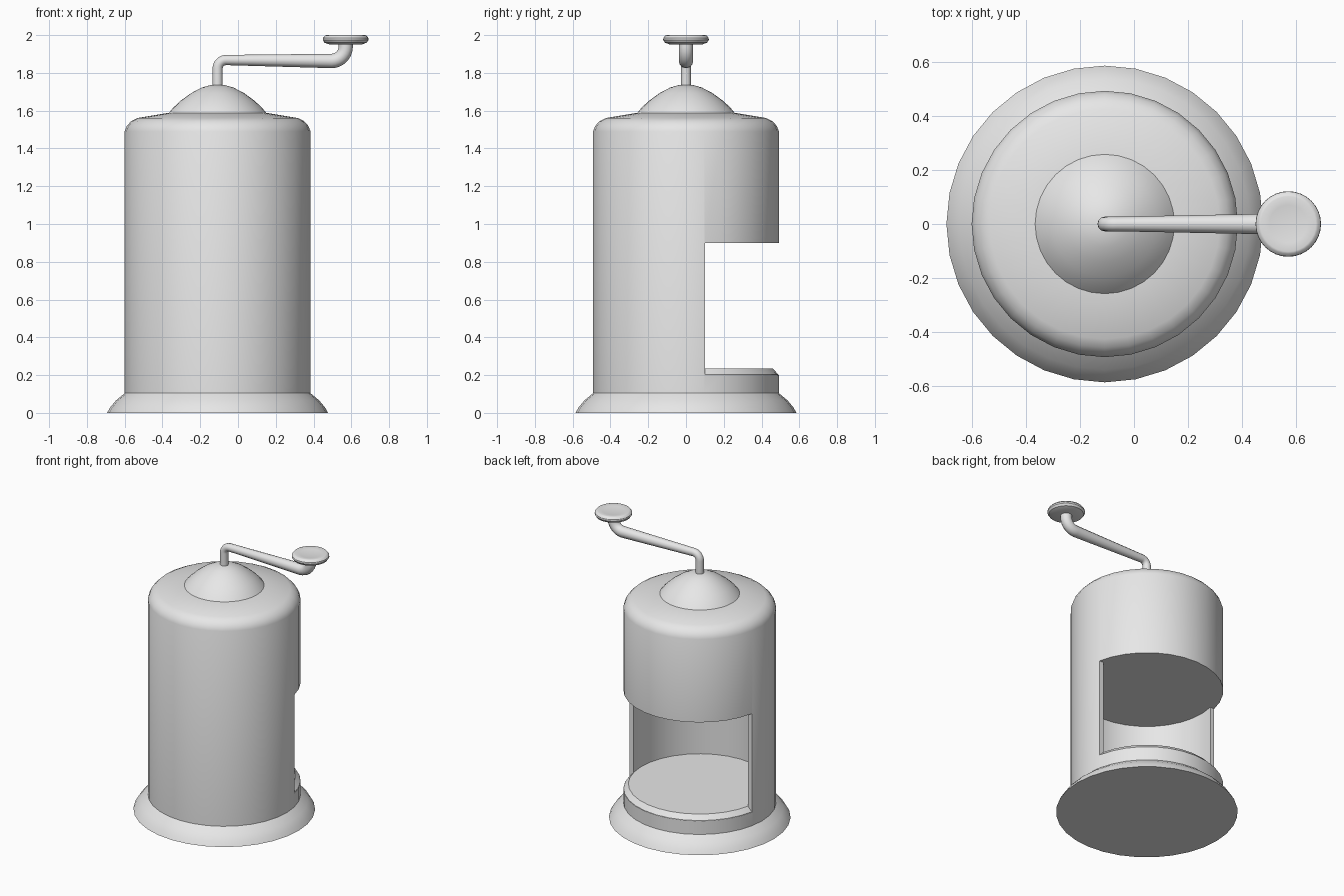
import bpy, bmesh, math
from mathutils import Vector

if "Cube" in bpy.data.objects:
    bpy.data.objects.remove(bpy.data.objects["Cube"], do_unlink=True)

SIDES = 32
AXIS_X = -0.108      # centre line of the round body
KNOB_X = 0.57        # centre line of the crank knob

metal = bpy.data.materials.new("plain_grey")
metal.use_nodes = True
grey = (0.8, 0.8, 0.8, 1)
metal.diffuse_color = grey
for node in metal.node_tree.nodes:
    if node.type == 'BSDF_PRINCIPLED':
        node.inputs["Base Color"].default_value = grey


def activate(obj):
    bpy.ops.object.select_all(action='DESELECT')
    obj.select_set(True)
    bpy.context.view_layer.objects.active = obj


def smooth(obj):
    activate(obj)
    bpy.ops.object.shade_smooth_by_angle(angle=math.radians(32))


def make_object(name, bm, x):
    bmesh.ops.recalc_face_normals(bm, faces=bm.faces)
    mesh = bpy.data.meshes.new(name)
    bm.to_mesh(mesh)
    bm.free()
    mesh.materials.append(metal)
    obj = bpy.data.objects.new(name, mesh)
    obj.location.x = x
    bpy.context.collection.objects.link(obj)
    return obj


def lathe(name, profile, x):
    """Turn a (radius, height) profile around a vertical axis."""
    bm = bmesh.new()
    verts = [bm.verts.new((r, 0, z)) for r, z in profile]
    edges = [bm.edges.new(pair) for pair in zip(verts, verts[1:])]
    bmesh.ops.spin(bm, geom=verts + edges, cent=(0, 0, 0), axis=(0, 0, 1),
                   angle=math.tau, steps=SIDES, use_duplicate=False)
    bmesh.ops.remove_doubles(bm, verts=bm.verts, dist=0.0005)
    return make_object(name, bm, x)


# Body with flared foot and rounded shoulder
body = lathe("body", [
    (0, 0), (0.585, 0), (0.568, 0.03), (0.538, 0.066), (0.492, 0.104),
    (0.492, 1.49), (0.48, 1.52), (0.457, 1.545), (0.425, 1.561),
    (0.25, 1.59), (0, 1.59)], AXIS_X)

# Hollow chamber, open at the back
inner, open_y, bottom, top = 0.46, 0.1, 0.2, 0.9
start = math.asin(open_y / inner)
sweep = math.pi + 2 * start
outline = [(-0.7, open_y), (-0.7, 0.7), (0.7, 0.7), (0.7, open_y)]
for i in range(SIDES // 2 + 3):
    a = start - sweep * i / (SIDES // 2 + 2)
    outline.append((inner * math.cos(a), inner * math.sin(a)))
bm = bmesh.new()
face = bm.faces.new([bm.verts.new((x, y, bottom)) for x, y in outline])
out = bmesh.ops.extrude_face_region(bm, geom=[face])
moved = [g for g in out["geom"] if isinstance(g, bmesh.types.BMVert)]
bmesh.ops.translate(bm, verts=moved, vec=(0, 0, top - bottom))
cutter = make_object("chamber_cutter", bm, AXIS_X)
cutter.hide_render = True
activate(body)
cut = body.modifiers.new("chamber", 'BOOLEAN')
cut.operation = 'DIFFERENCE'
cut.solver = 'EXACT'
cut.object = cutter
bpy.ops.object.modifier_apply(modifier=cut.name)
bpy.data.objects.remove(cutter, do_unlink=True)
smooth(body)

# Chamfered floor plate inside the chamber
smooth(lathe("chamber_floor", [
    (0, 0.19), (0.49, 0.19), (0.49, 0.202), (0.46, 0.234), (0, 0.234)], AXIS_X))

# Dome on the lid
smooth(lathe("lid_dome", [
    (0, 1.57), (0.258, 1.57), (0.258, 1.588), (0.235, 1.616), (0.195, 1.653),
    (0.14, 1.693), (0.085, 1.722), (0.04, 1.735), (0, 1.738)], AXIS_X))

# Crank knob with a shallow dish on top
smooth(lathe("crank_knob", [
    (0, 1.95), (0.085, 1.95), (0.112, 1.96), (0.121, 1.974), (0.12, 1.985),
    (0.11, 1.997), (0.102, 2.0), (0.07, 1.994), (0, 1.992)], KNOB_X))


# Crank: tapered bent rod
def bend(center, radius, a0, a1, steps=7):
    angles = [math.radians(a0 + (a1 - a0) * i / steps) for i in range(steps + 1)]
    return [Vector((center[0] + radius * math.cos(a), 0,
                    center[1] + radius * math.sin(a))) for a in angles]


path = [Vector((AXIS_X, 0, 1.7))]
path += bend((AXIS_X + 0.045, 1.823), 0.045, 180, 90)
path += bend((KNOB_X - 0.075, 1.938), 0.075, -90, 0)
path.append(Vector((KNOB_X, 0, 1.965)))
curve = bpy.data.curves.new("crank", 'CURVE')
curve.dimensions = '3D'
curve.bevel_depth = 1
curve.bevel_resolution = 4
curve.use_fill_caps = True
spline = curve.splines.new('POLY')
spline.points.add(len(path) - 1)
for point, co in zip(spline.points, path):
    point.co = (*co, 1)
    t = min(1, max(0, (co.x - AXIS_X - 0.045) / 0.55))
    point.radius = 0.027 + 0.011 * t
curve.materials.append(metal)
crank = bpy.data.objects.new("crank", curve)
bpy.context.collection.objects.link(crank)
activate(crank)
bpy.ops.object.convert(target='MESH')
smooth(bpy.context.view_layer.objects.active)
